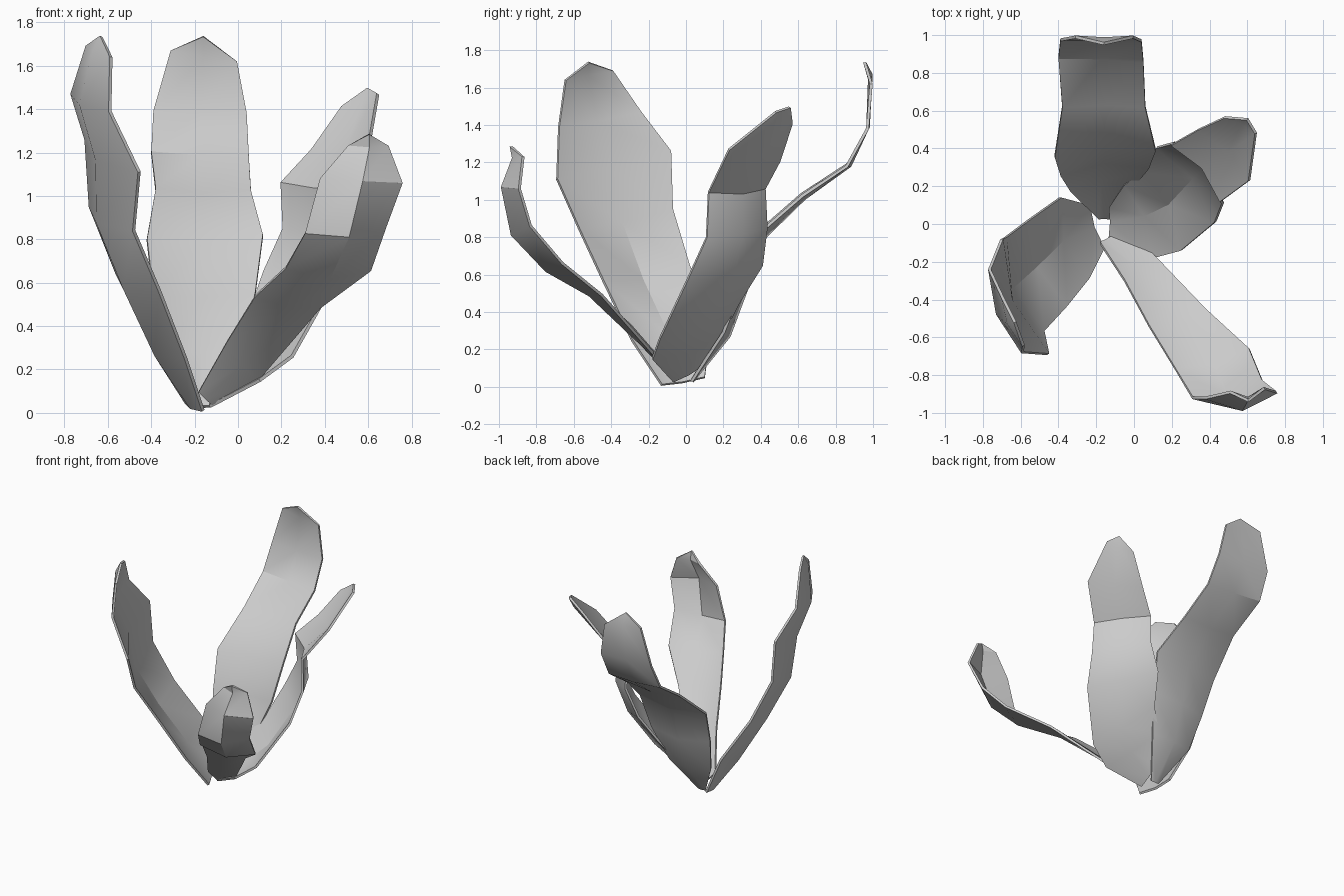
import bpy, bmesh
from mathutils import Vector

if "Cube" in bpy.data.objects:
    bpy.data.objects.remove(bpy.data.objects["Cube"])


def leaf(name, left, right, tip, cup):
    """Loft a cupped leaf between two edge rails that meet at the tip.
    cup = (base, tip) depth of the midrib as a fraction of the width."""
    left = [Vector(p) for p in left]
    right = [Vector(p) for p in right]
    tip = Vector(tip)
    mids = [(a + b) / 2 for a, b in zip(left, right)] + [tip]
    n = len(left)
    bm = bmesh.new()
    rows = []
    for i, (a, b) in enumerate(zip(left, right)):
        tangent = mids[i + 1] - mids[max(i - 1, 0)]
        normal = (b - a).cross(tangent).normalized()
        outward = Vector((mids[i].x + 0.1, mids[i].y, -0.3))
        if normal.dot(outward) < 0:
            normal.negate()
        t = i / (n - 1)
        depth = (cup[0] * (1 - t) + cup[1] * t) * (b - a).length
        if i == 0:
            depth *= 0.4  # blades start nearly flat at the stem
        rows.append([bm.verts.new(p) for p in (a, mids[i] + normal * depth, b)])
    for lo, hi in zip(rows, rows[1:]):
        for j in (0, 1):
            bm.faces.new((lo[j], lo[j + 1], hi[j + 1], hi[j]))
    end = bm.verts.new(tip)
    for j in (0, 1):
        bm.faces.new((rows[-1][j], rows[-1][j + 1], end))
    bmesh.ops.recalc_face_normals(bm, faces=bm.faces[:])
    mesh = bpy.data.meshes.new(name)
    bm.to_mesh(mesh)
    bm.free()
    obj = bpy.data.objects.new(name, mesh)
    bpy.context.collection.objects.link(obj)
    # thin, slightly thick blade
    mod = obj.modifiers.new("thickness", 'SOLIDIFY')
    mod.thickness = 0.016
    mod.offset = 0
    bpy.ops.object.select_all(action='DESELECT')
    obj.select_set(True)
    bpy.context.view_layer.objects.active = obj
    bpy.ops.object.modifier_apply(modifier=mod.name)
    bpy.ops.object.shade_smooth_by_angle(angle=0.52)
    return obj


# tall back leaf
leaf("back_leaf",
     [(-.19, .03, .03), (-.34, .18, .29), (-.39, .26, .54), (-.42, .355, .80),
      (-.38, .62, 1.03), (-.40, .88, 1.20), (-.39, .975, 1.39), (-.31, .99, 1.67)],
     [(-.13, .03, .03), (.00, .20, .29), (.08, .30, .55), (.115, .39, .82),
      (.06, .62, 1.02), (.05, .86, 1.18), (.04, .97, 1.38), (-.005, .99, 1.62)],
     (-.16, .955, 1.735), (.16, -.03))

# tall left leaf
leaf("left_leaf",
     [(-.24, .10, .05), (-.39, .14, .35), (-.56, .02, .65), (-.68, -.07, .95),
      (-.70, -.08, 1.26), (-.765, -.24, 1.47), (-.695, -.39, 1.69)],
     [(-.16, -.13, .01), (-.24, -.29, .25), (-.36, -.44, .56), (-.48, -.57, .84),
      (-.455, -.69, 1.11), (-.59, -.68, 1.39), (-.585, -.645, 1.64)],
     (-.63, -.52, 1.735), (.17, .09))

# low front leaf, leaning out to the right
leaf("front_leaf",
     [(-.18, -.10, .10), (-.05, -.30, .33), (.08, -.54, .54), (.22, -.77, .67),
      (.31, -.92, .83), (.38, -.92, 1.08), (.51, -.89, 1.23)],
     [(-.12, -.07, .04), (.09, -.15, .15), (.38, -.45, .49), (.61, -.66, .66),
      (.68, -.83, .86), (.755, -.89, 1.06), (.69, -.87, 1.23)],
     (.605, -.935, 1.285), (.03, .24))

# right leaf, wide at the bottom
leaf("right_leaf",
     [(-.13, .09, .12), (-.05, .21, .31), (.05, .28, .45), (.12, .405, .65),
      (.21, .43, .85), (.20, .42, 1.06), (.34, .50, 1.21), (.48, .565, 1.41)],
     [(-.13, -.07, .03), (.10, -.18, .15), (.25, -.14, .26), (.43, .01, .58),
      (.47, .11, .80), (.46, .12, 1.04), (.61, .23, 1.27), (.645, .48, 1.47)],
     (.60, .555, 1.495), (.14, .11))
